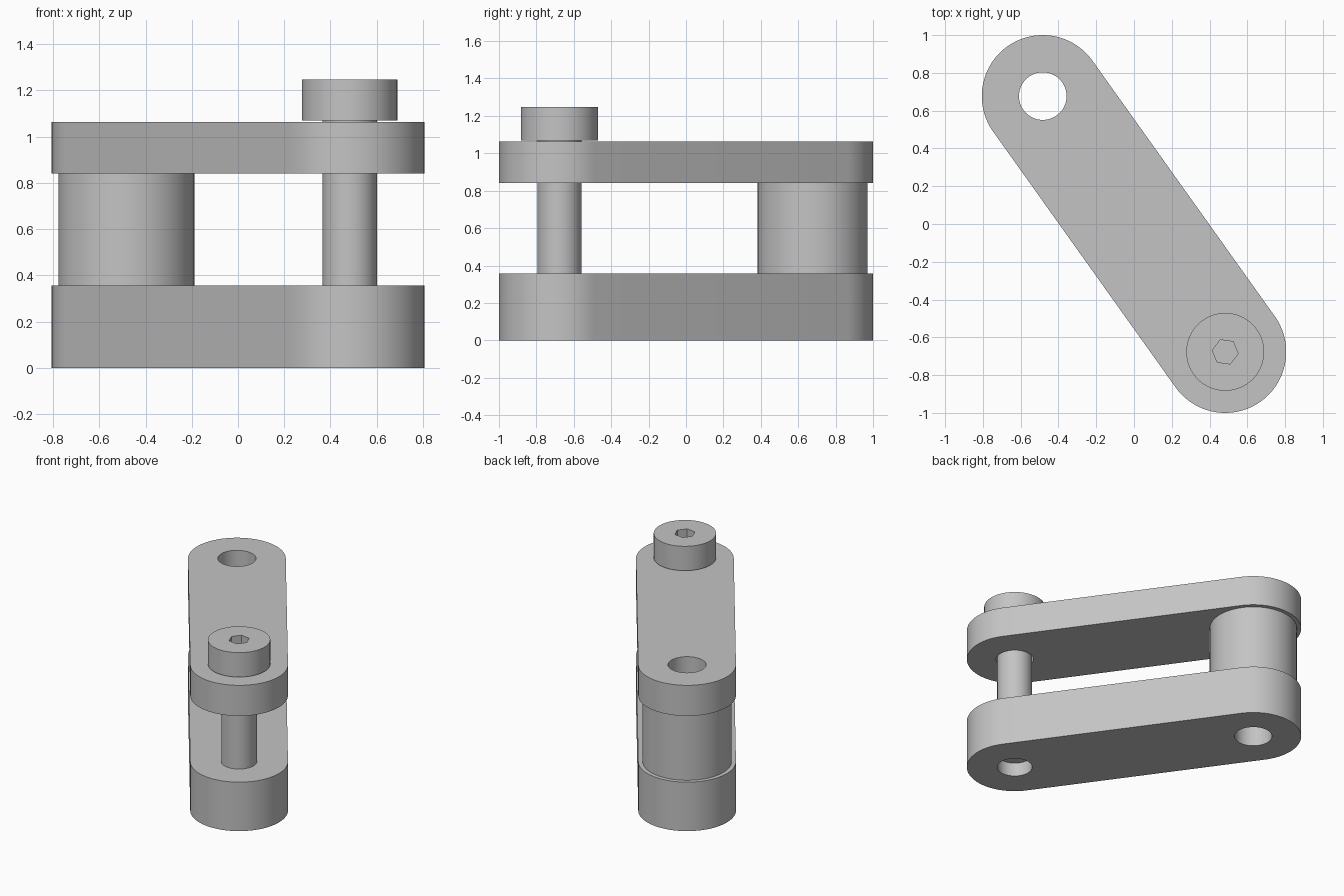
import bpy
import bmesh
from math import radians, cos, sin, pi, atan2
from mathutils import Vector

cube = bpy.data.objects.get("Cube")
if cube:
    bpy.data.objects.remove(cube, do_unlink=True)

# Single plain grey metal
metal = bpy.data.materials.new("plain grey metal")
metal.use_nodes = True
GREY = (0.55, 0.55, 0.55, 1)
metal.diffuse_color = GREY
metal.node_tree.nodes["Principled BSDF"].inputs["Base Color"].default_value = GREY

# Axes of the spacer end and the screw end
SPACER = Vector((-0.483, 0.677))
SCREW = Vector((0.483, -0.677))
SEGMENTS = 96


def arc(center, radius, start=0, sweep=2 * pi, count=SEGMENTS, closed=True):
    """Points along an arc; a closed circle leaves out the repeated end."""
    steps = count if closed else count - 1
    return [center + radius * Vector((cos(start + sweep * i / steps),
                                      sin(start + sweep * i / steps)))
            for i in range(count)]


def slot(a, b, radius):
    """Rounded-end link outline around two centres."""
    d = b - a
    side = atan2(d.y, d.x) + pi / 2
    half = SEGMENTS // 2 + 1
    return (arc(a, radius, side, pi, half, False)
            + arc(b, radius, side + pi, pi, half, False))


def finish(obj):
    bpy.ops.object.select_all(action='DESELECT')
    obj.select_set(True)
    bpy.context.view_layer.objects.active = obj
    bpy.ops.object.shade_smooth_by_angle(angle=radians(30))


def prism(name, loops, bottom, top):
    """Extrude an outline, with any inner loops left as through holes."""
    bm = bmesh.new()
    edges = []
    for loop in loops:
        verts = [bm.verts.new((p.x, p.y, bottom)) for p in loop]
        edges += [bm.edges.new((v, verts[i - 1])) for i, v in enumerate(verts)]
    bmesh.ops.triangle_fill(bm, edges=edges, use_beauty=True, normal=(0, 0, 1))
    result = bmesh.ops.extrude_face_region(bm, geom=bm.faces[:], use_keep_orig=True)
    moved = [g for g in result["geom"] if isinstance(g, bmesh.types.BMVert)]
    bmesh.ops.translate(bm, verts=moved, vec=(0, 0, top - bottom))
    bmesh.ops.recalc_face_normals(bm, faces=bm.faces[:])
    bmesh.ops.dissolve_limit(bm, angle_limit=0.001, verts=[], edges=bm.edges[:])
    mesh = bpy.data.meshes.new(name)
    bm.to_mesh(mesh)
    bm.free()
    mesh.materials.append(metal)
    obj = bpy.data.objects.new(name, mesh)
    bpy.context.collection.objects.link(obj)
    finish(obj)
    return obj


def lathe(name, center, profile):
    """Revolve a radius/height profile about a vertical axis."""
    bm = bmesh.new()
    rings = [[bm.verts.new((p.x, p.y, z)) for p in arc(center, r)]
             for r, z in profile]
    for low, high in zip(rings, rings[1:]):
        for i in range(SEGMENTS):
            bm.faces.new((low[i - 1], low[i], high[i], high[i - 1]))
    bm.faces.new(rings[0])
    bm.faces.new(rings[-1])
    bmesh.ops.recalc_face_normals(bm, faces=bm.faces[:])
    mesh = bpy.data.meshes.new(name)
    bm.to_mesh(mesh)
    bm.free()
    mesh.materials.append(metal)
    obj = bpy.data.objects.new(name, mesh)
    bpy.context.collection.objects.link(obj)
    finish(obj)
    return obj


HOLE, SHAFT, END = 0.126, 0.118, 0.323
link = slot(SPACER, SCREW, END)

# Lower link has a tight screw hole, upper link a clearance hole
prism("lower_link", [link, arc(SPACER, HOLE), arc(SCREW, SHAFT)], 0, 0.357)
prism("upper_link", [link, arc(SPACER, HOLE), arc(SCREW, HOLE)], 0.84, 1.063)

# Hollow spacer between the links
prism("spacer", [arc(SPACER, 0.294), arc(SPACER, HOLE)], 0.357, 0.84)

# Cap screw: shaft and head, stopping short of the underside
screw = lathe("cap_screw", SCREW, [(SHAFT, 0.10), (SHAFT, 1.069),
                                   (0.206, 1.069), (0.206, 1.247)])

# Hex socket cut into the head
cutter = prism("socket_cutter", [arc(SCREW, 0.069, radians(-8), count=6)], 1.15, 1.35)
cutter.hide_render = True
cut = screw.modifiers.new("hex_socket", 'BOOLEAN')
cut.operation = 'DIFFERENCE'
cut.solver = 'EXACT'
cut.object = cutter
bpy.context.view_layer.objects.active = screw
bpy.ops.object.modifier_apply(modifier=cut.name)
bpy.data.objects.remove(cutter, do_unlink=True)
finish(screw)
